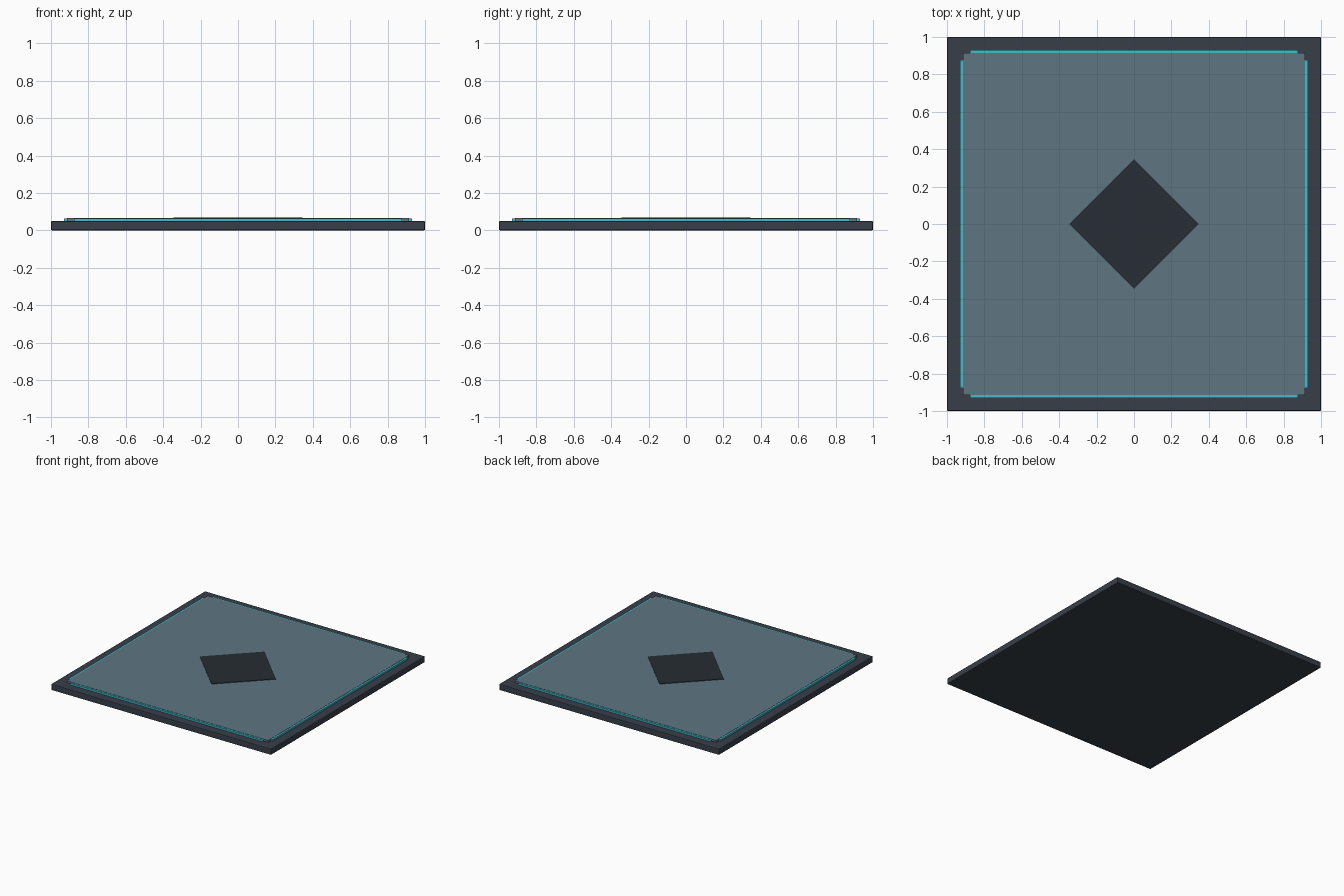
import bpy
from math import radians

if "Cube" in bpy.data.objects:
    bpy.data.objects.remove(bpy.data.objects["Cube"])


def material(name, rgb):
    # sRGB 0-255 to linear viewport colour
    m = bpy.data.materials.new(name)
    m.diffuse_color = [((c / 255 + 0.055) / 1.055) ** 2.4 for c in rgb] + [1.0]
    m.use_nodes = True
    m.node_tree.nodes["Principled BSDF"].inputs["Base Color"].default_value = m.diffuse_color
    return m


def slab(name, x, y, z0, z1, sx, sy, mat, rot=0, bevel=0):
    bpy.ops.mesh.primitive_cube_add(size=1, location=(x, y, (z0 + z1) / 2))
    ob = bpy.context.object
    ob.name = name
    ob.scale = (sx, sy, z1 - z0)
    bpy.ops.object.transform_apply(location=False, rotation=False, scale=True)
    ob.rotation_euler.z = radians(rot)
    ob.data.materials.append(mat)
    if bevel:
        b = ob.modifiers.new("bevel", 'BEVEL')
        b.width = bevel
        b.segments = 2
    return ob


frame_mat = material("dark_frame", (56, 63, 73))
panel_mat = material("blue_grey_panel", (94, 118, 130))
trim_mat = material("teal_trim", (64, 190, 206))
mark_mat = material("dark_mark", (38, 45, 51))

# Base tile with slightly softened edges
slab("base_plate", 0, 0, 0, 0.05, 2, 2, frame_mat, bevel=0.006)

# Raised inner panel
slab("inner_panel", 0, 0, 0.048, 0.066, 1.83, 1.83, panel_mat)

# Glowing trim strips along the four panel edges
for side, s in (("low", -1), ("high", 1)):
    slab("trim_x_" + side, s * 0.92, 0, 0.049, 0.064, 0.02, 1.755, trim_mat)
    slab("trim_y_" + side, 0, s * 0.92, 0.049, 0.064, 1.755, 0.02, trim_mat)

# Thin diamond in the centre
slab("centre_diamond", 0, 0, 0.06, 0.07, 0.488, 0.488, mark_mat, rot=45)
